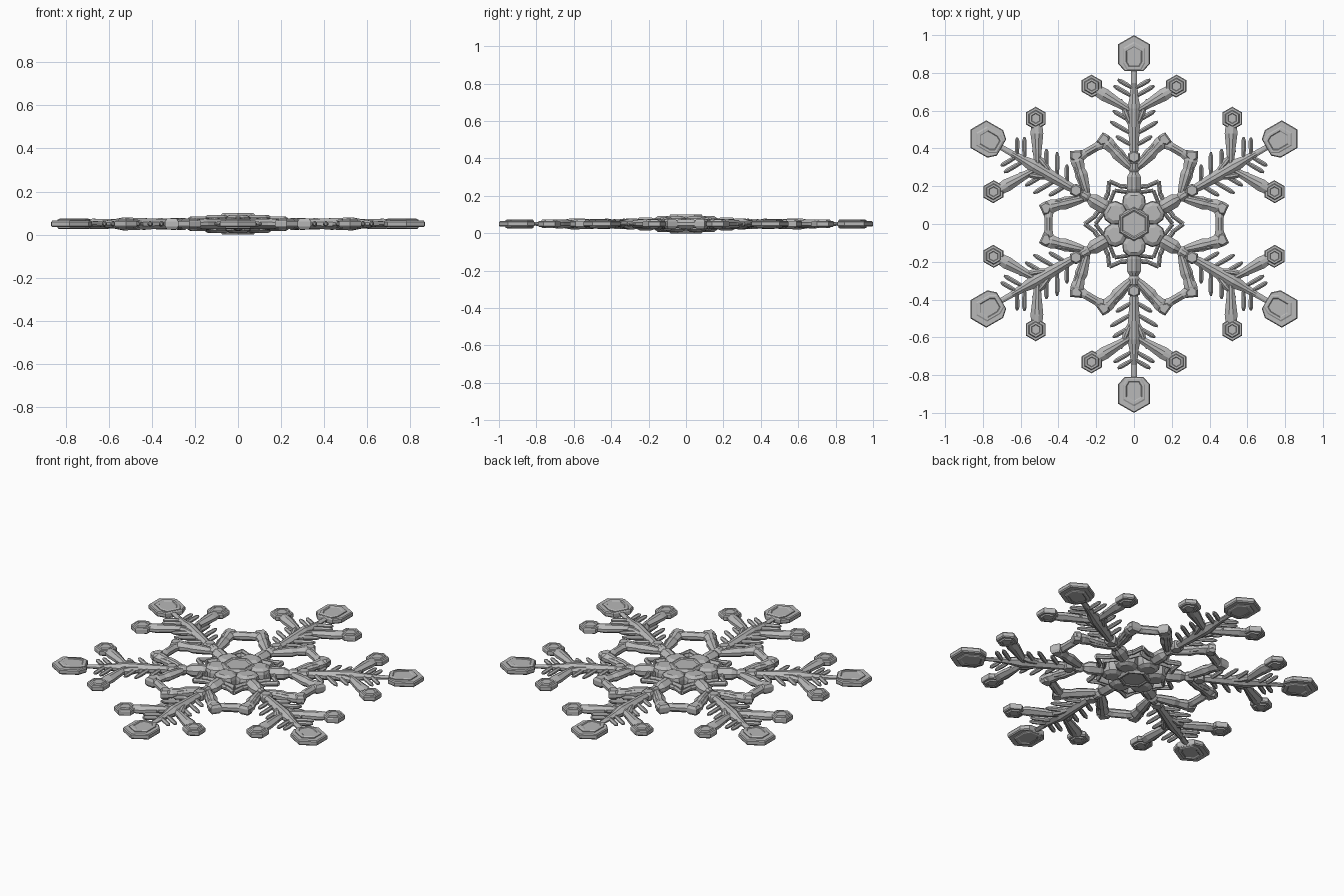
import bpy, bmesh
from math import pi, sin, cos
from mathutils import Vector, Matrix

if "Cube" in bpy.data.objects:
    bpy.data.objects.remove(bpy.data.objects["Cube"])

MID = 0.05  # height of the symmetry plane
GREY = bpy.data.materials.new("dark_grey")
GREY.diffuse_color = (0.48, 0.48, 0.48, 1)
GREY.use_nodes = True
GREY.node_tree.nodes["Principled BSDF"].inputs["Base Color"].default_value = GREY.diffuse_color


def loft(bm, rings):
    rows = [[bm.verts.new(p) for p in r] for r in rings]
    n = len(rows[0])
    for a, b in zip(rows, rows[1:]):
        for i in range(n):
            j = (i + 1) % n
            bm.faces.new((a[i], a[j], b[j], b[i]))
    bm.faces.new(rows[0][::-1])
    bm.faces.new(rows[-1])


def plate(bm, outline, levels):
    """Stepped flat plate, symmetric in z. levels: (scale, half height)."""
    c = sum((Vector(p) for p in outline), Vector((0, 0))) / len(outline)
    full = [(s, -h) for s, h in reversed(levels)] + list(levels)
    loft(bm, [[(*(c + (Vector(p) - c) * s), z) for p in outline] for s, z in full])


def hexagon(cx, cy, r, stretch=1.0, turn=0.0):
    """Hexagon pointing along +y, lengthened along its axis, then turned."""
    m = Matrix.Rotation(turn, 2)
    pts = []
    for i in range(6):
        x, y = r * sin(i * pi / 3), r * cos(i * pi / 3)
        y += (stretch - 1) * r * (1 if y > 0 else -1)
        pts.append(tuple(m @ Vector((x, y)) + Vector((cx, cy))))
    return pts


def beam(bm, p, q, stations):
    """Faceted bar from p to q. stations: (t, half width, half height)."""
    p, q = Vector(p), Vector(q)
    d = (q - p).normalized()
    side = Vector((d.y, -d.x))
    sec = [(1, .35), (.3, 1), (-.3, 1), (-1, .35), (-1, -.35), (-.3, -1), (.3, -1), (1, -.35)]
    loft(bm, [[(*(p.lerp(q, t) + side * (w * a)), h * b) for a, b in sec] for t, w, h in stations])


def part(name, build, sides=(1,), turn=0.0, copies=6):
    """Build one part, mirror it across its axis if asked, repeat it around z."""
    bm = bmesh.new()
    for k in range(copies):
        for s in sides:
            tmp = bmesh.new()
            build(tmp)
            m = (Matrix.Translation((0, 0, MID)) @ Matrix.Rotation(k * pi / 3 + turn, 4, 'Z')
                 @ Matrix.Diagonal((s, 1, 1, 1)))
            tmp.transform(m)
            me = bpy.data.meshes.new("tmp")
            tmp.to_mesh(me)
            tmp.free()
            bm.from_mesh(me)
            bpy.data.meshes.remove(me)
    bmesh.ops.recalc_face_normals(bm, faces=bm.faces)
    mesh = bpy.data.meshes.new(name)
    bm.to_mesh(mesh)
    bm.free()
    mesh.materials.append(GREY)
    bpy.context.collection.objects.link(bpy.data.objects.new(name, mesh))


BOTH = (1, -1)

# centre: hexagon with a sunken middle, and six petals
part("hub", lambda b: plate(b, hexagon(0, 0, .095),
     [(1, .036), (.88, .05), (.78, .05), (.7, .045)]), copies=1)
part("hub_petals", lambda b: plate(b, [(.03, .05), (.063, .10), (.058, .145), (.03, .172),
     (-.03, .172), (-.058, .145), (-.063, .10), (-.03, .05)],
     [(1, .014), (.92, .03), (.62, .042)]))


# arm: collar beads, long spine and stepped end plate
def collars(b):
    beam(b, (0, .16), (0, .32), [(0, .028, .025), (.15, .038, .034), (.55, .038, .034),
         (.72, .022, .02), (.8, .03, .028), (1, .03, .028)])
    plate(b, hexagon(0, .355, .036), [(1, .012), (.75, .025)])


part("arm_collars", collars)
part("arm_spine", lambda b: beam(b, (0, .28), (0, .85),
     [(0, .02, .018), (.12, .02, .02), (.38, .03, .026), (.58, .036, .03),
      (.68, .024, .02), (.82, .016, .012), (1, .014, .008)]))


def end_plate(b):
    plate(b, [(0, 1), (.084, .952), (.084, .848), (.05, .81), (-.05, .81), (-.084, .848),
              (-.084, .952)], [(1, .009), (.95, .015)])
    plate(b, [(0, .965), (.058, .932), (.058, .85), (.038, .815), (-.038, .815),
              (-.058, .85), (-.058, .932)], [(1, .02), (.9, .024), (.72, .024), (.66, .021)])


part("arm_end_plates", end_plate)


# forked side branches with small end plates
def branch(b):
    beam(b, (0, .59), (.225, .725), [(0, .016, .016), (.3, .022, .022), (.7, .034, .024),
         (.85, .03, .02), (1, .014, .012)])
    beam(b, (.008, .50), (.07, .66), [(0, .01, .012), (.5, .02, .022), (1, .006, .008)])


part("side_branches", branch, BOTH)
part("branch_end_plates", lambda b: plate(b, hexagon(.224, .73, .06, 1.03, -pi / 3),
     [(1, .01), (.92, .016), (.72, .016), (.64, .023), (.45, .023), (.4, .02)]), BOTH)


# slim needles along the arm
def needles(b):
    for y, length in ((.41, .11), (.47, .145), (.535, .13), (.67, .125), (.715, .10)):
        end = (length * sin(pi / 3), y + length * cos(pi / 3))
        beam(b, (0, y), end, [(0, .008, .009), (.45, .012, .013), (.85, .012, .011), (1, .005, .005)])


part("arm_needles", needles, BOTH)


# ridged blades between arms, joined by a notched bridge (axis halfway between arms)
def blade(b):
    beam(b, (.14, .245), (.082, .485), [(0, .012, .014), (.2, .024, .022), (.5, .034, .027),
         (.62, .027, .022), (.8, .036, .028), (1, .028, .016)])
    beam(b, (.15, .26), (.11, .46), [(0, .008, .01), (.5, .014, .02), (1, .01, .012)])
    plate(b, [(.05, .45), (.105, .43), (.12, .47), (.1, .503), (.045, .478)],
          [(1, .012), (.7, .026)])


part("frame_blades", blade, BOTH, pi / 6)
part("frame_bridges", lambda b: beam(b, (-.085, .453), (.085, .453),
     [(0, .032, .015), (.3, .022, .024), (.7, .022, .024), (1, .032, .015)]), turn=pi / 6)


# inner star lattice: two nested pointed chevrons in each gap
def lattice(b):
    beam(b, (.10, .165), (.042, .208), [(0, .012, .014), (1, .012, .014)])
    beam(b, (.045, .20), (0, .262), [(0, .011, .014), (1, .011, .014)])
    beam(b, (.09, .135), (0, .205), [(0, .01, .018), (1, .01, .018)])


part("inner_star", lattice, BOTH, pi / 6)
